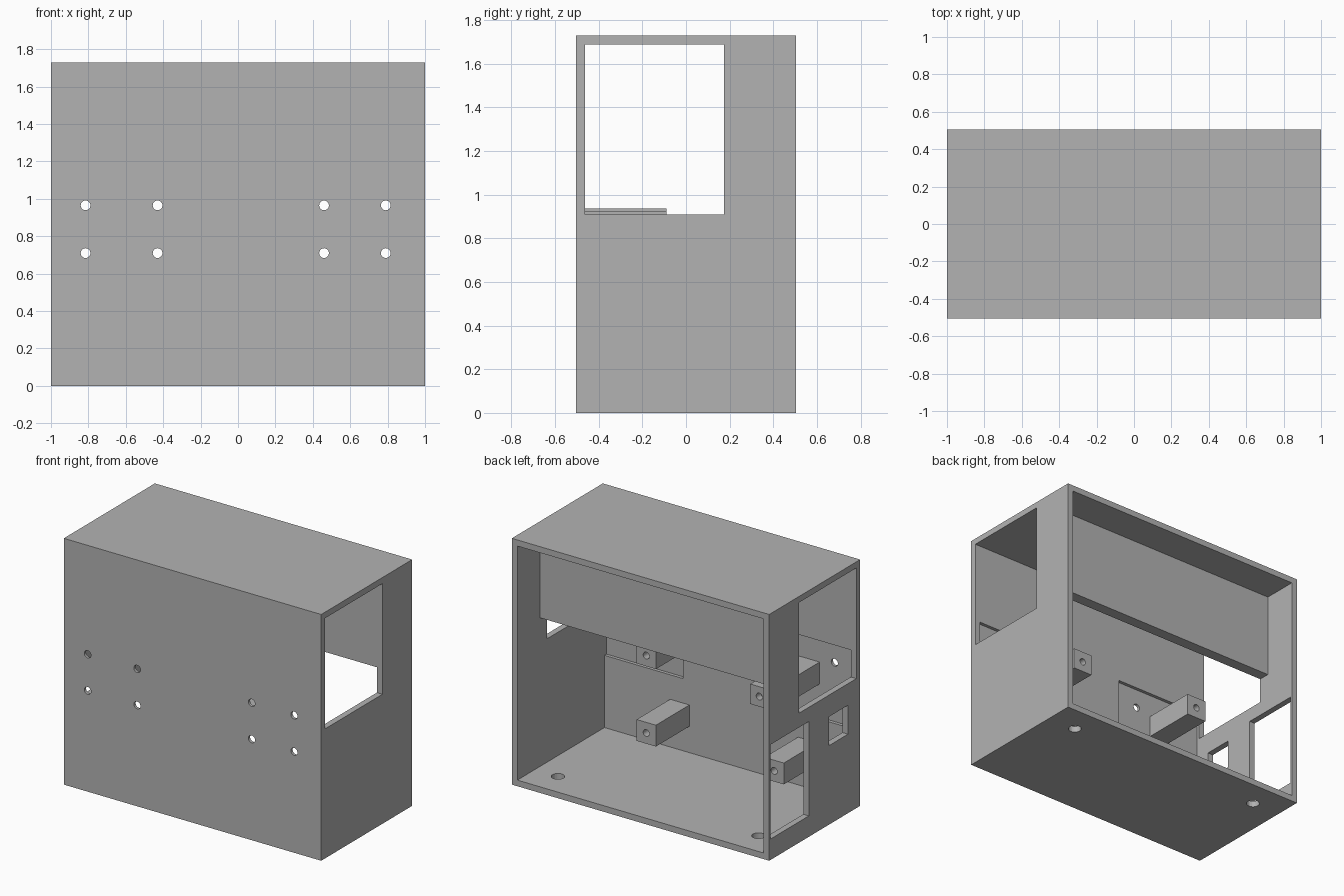
import bpy
import math

if "Cube" in bpy.data.objects:
    bpy.data.objects.remove(bpy.data.objects["Cube"], do_unlink=True)

# Overall sizes
W, D, H, T = 1.0, 0.505, 1.73, 0.043
IX, IY, IZ = W - T, D - T, H - T

grey = bpy.data.materials.new("plain grey")
grey.use_nodes = True
grey.diffuse_color = (0.45, 0.45, 0.45, 1)
grey.node_tree.nodes["Principled BSDF"].inputs["Base Color"].default_value = (0.45, 0.45, 0.45, 1)


def box(name, x, y, z):
    """Block spanning the given (low, high) ranges."""
    bpy.ops.mesh.primitive_cube_add(size=1, location=[sum(r) / 2 for r in (x, y, z)])
    ob = bpy.context.object
    ob.name = name
    ob.scale = [r[1] - r[0] for r in (x, y, z)]
    bpy.ops.object.transform_apply(location=True, rotation=False, scale=True)
    ob.data.materials.append(grey)
    return ob


def rod(radius, depth, location, along_y=True):
    """Round drill, along y or z."""
    bpy.ops.mesh.primitive_cylinder_add(
        vertices=24, radius=radius, depth=depth, location=location,
        rotation=(math.pi / 2 if along_y else 0, 0, 0))
    ob = bpy.context.object
    ob.data.materials.append(grey)
    return ob


def cut(target, cutter):
    mod = target.modifiers.new("cut", 'BOOLEAN')
    mod.operation = 'DIFFERENCE'
    mod.solver = 'EXACT'
    mod.object = cutter
    bpy.context.view_layer.objects.active = target
    bpy.ops.object.modifier_apply(modifier=mod.name)
    bpy.data.objects.remove(cutter, do_unlink=True)


# Case, open at the back
case = box("case", (-W, W), (-D, D), (0, H))
cut(case, box("cavity", (-IX, IX), (-IY, D + 0.1), (T, IZ)))

# Large window in both sides
for side in (-1, 1):
    cut(case, box("window", sorted((side * 0.94, side * 1.05)), (-IY, 0.175), (0.91, IZ)))

# Hatch and socket opening in one side wall
cut(case, box("hatch", (-1.05, -0.94), (0.065, 0.488), (0.147, 0.81)))
cut(case, box("socket", (-1.05, -0.94), (-0.37, -0.16), (0.555, 0.758)))

# Shallow pockets inside the front wall
for x in ((-IX, -0.256), (0.346, IX)):
    cut(case, box("pocket", x, (-0.485, -0.4), (0.55, 1.10)))

# Screw holes through the front
for x in (-0.815, -0.43, 0.46, 0.79):
    for z in (0.71, 0.965):
        cut(case, rod(0.026, 0.2, (x, -0.5, z)))

# Floor holes
for x in (-0.78, 0.778):
    cut(case, rod(0.043, 0.2, (x, 0.31, 0.02), along_y=False))

# Hanging panel under the roof
box("hanging_panel", (-IX - 0.01, IX + 0.01), (0.175, 0.255), (1.088, IZ + 0.01))


# Square posts with a screw hole in the end
def post(name, x, z, end, half):
    ob = box(name, (x - half, x + half), (-0.495, end), (z - half, z + half))
    cut(ob, rod(0.024, 0.2 if end > -0.2 else 0.1, (x, end, z)))


post("upper_left_post", 0.372, 0.847, -0.09, 0.075)
post("lower_left_post", 0.372, 0.303, -0.09, 0.075)
post("upper_right_post", -0.622, 0.86, -0.09, 0.077)
post("lower_right_post", -0.622, 0.303, -0.09, 0.075)
post("short_boss", -0.289, 0.617, -0.40, 0.07)
